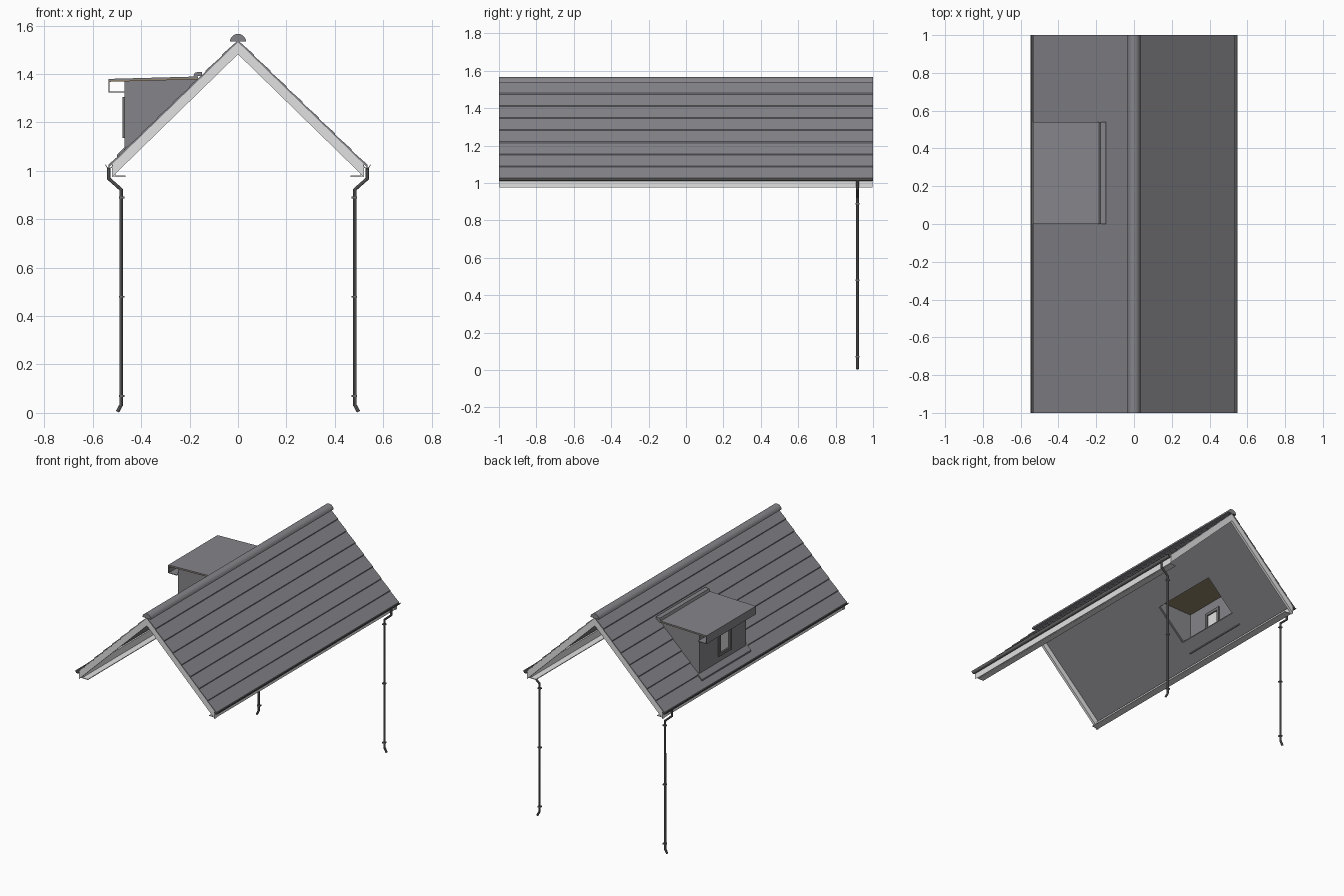
import bpy, bmesh, math

if "Cube" in bpy.data.objects:
    bpy.data.objects.remove(bpy.data.objects["Cube"])


def material(name, r, g, b):
    m = bpy.data.materials.new(name)
    m.use_nodes = True
    m.diffuse_color = (r, g, b, 1)
    m.node_tree.nodes["Principled BSDF"].inputs["Base Color"].default_value = (r, g, b, 1)
    return m


slate = material("slate_grey", 0.235, 0.23, 0.25)
metal = material("gutter_grey", 0.16, 0.16, 0.165)
trim = material("trim_white", 0.75, 0.75, 0.75)
wood = material("ceiling_brown", 0.30, 0.235, 0.15)


def prism(name, profile, spans, mat):
    """Extrude an x-z profile along y over one or more spans."""
    bm = bmesh.new()
    for y0, y1 in spans:
        face = bm.faces.new([bm.verts.new((x, y0, z)) for x, z in profile])
        out = bmesh.ops.extrude_face_region(bm, geom=[face])["geom"]
        moved = [v for v in out if isinstance(v, bmesh.types.BMVert)]
        bmesh.ops.translate(bm, verts=moved, vec=(0, y1 - y0, 0))
    bmesh.ops.recalc_face_normals(bm, faces=bm.faces)
    mesh = bpy.data.meshes.new(name)
    bm.to_mesh(mesh)
    bm.free()
    mesh.materials.append(mat)
    ob = bpy.data.objects.new(name, mesh)
    bpy.context.collection.objects.link(ob)
    return ob


def box(name, x0, x1, y0, y1, z0, z1, mat):
    return prism(name, [(x0, z0), (x1, z0), (x1, z1), (x0, z1)], [(y0, y1)], mat)


def smooth(ob):
    bpy.ops.object.select_all(action="DESELECT")
    ob.select_set(True)
    bpy.context.view_layer.objects.active = ob
    bpy.ops.object.shade_smooth_by_angle(angle=math.radians(40))


def arc(cx, cz, r, a0, a1, n=10):
    return [(cx + r * math.cos(a0 + (a1 - a0) * i / n),
             cz + r * math.sin(a0 + (a1 - a0) * i / n)) for i in range(n + 1)]


def pipe(name, points, radius):
    cu = bpy.data.curves.new(name, "CURVE")
    cu.dimensions = "3D"
    cu.bevel_depth = radius
    cu.bevel_resolution = 2
    cu.use_fill_caps = True
    sp = cu.splines.new("POLY")
    sp.points.add(len(points) - 1)
    for p, co in zip(sp.points, points):
        p.co = (*co, 1)
    cu.materials.append(metal)
    ob = bpy.data.objects.new(name, cu)
    bpy.context.collection.objects.link(ob)
    bpy.ops.object.select_all(action="DESELECT")
    ob.select_set(True)
    bpy.context.view_layer.objects.active = ob
    bpy.ops.object.convert(target="MESH")
    smooth(bpy.context.view_layer.objects.active)


APEX, PITCH, EAVE, ROWS = 1.538, 0.97, 0.535, 8
D0, D1 = 0.015, 0.525          # dormer walls along y


def slope(x, lift=0.0):
    return APEX - PITCH * abs(x) + lift


for s, side in ((1, "left"), (-1, "right")):
    # Lapped slate courses, left open beneath the dormer
    for i in range(ROWS):
        a, b = EAVE * i / ROWS, EAVE * (i + 1) / ROWS
        opening = s < 0 and 3 <= i <= 5
        spans = [(-1, D0), (D1, 1)] if opening else [(-1, 1)]
        prism(f"{side}_slate_course_{i + 1}",
              [(s * a, slope(a, -0.006)), (s * a, slope(a, 0.001)),
               (s * b, slope(b, 0.007)), (s * b, slope(b, -0.006))], spans, slate)

    # Barge boards at both gables
    prism(f"{side}_barge_boards",
          [(0, 1.533), (s * 0.52, 1.029), (s * 0.52, 0.975), (0, 1.482)],
          [(-0.998, -0.98), (0.98, 0.998)], trim)

    # Eave boards
    box(f"{side}_fascia", s * 0.507, s * 0.517, -0.98, 0.98, 0.976, 1.026, trim)
    box(f"{side}_soffit", s * 0.465, s * 0.507, -0.98, 0.98, 0.975, 0.98, trim)

    # Half-round gutter with thin walls
    outer = arc(s * 0.532, 1.026, 0.016, math.pi, 2 * math.pi)
    inner = arc(s * 0.532, 1.026, 0.013, 2 * math.pi, math.pi)
    smooth(prism(f"{side}_gutter", outer + inner, [(-1, 1)], metal))

    # Downpipe with swan neck and shoe
    y = 0.917
    pipe(f"{side}_downpipe",
         [(s * x, y, z) for x, z in ((0.534, 1.014), (0.534, 0.968), (0.482, 0.922),
                                     (0.482, 0.034), (0.498, 0.005))], 0.0075)
    for k, z in enumerate((0.07, 0.48, 0.89)):
        box(f"{side}_pipe_bracket_{k + 1}", s * 0.469, s * 0.491,
            y - 0.010, y + 0.010, z - 0.004, z + 0.004, metal)

# Half-round ridge cap
smooth(prism("ridge_cap", arc(0, 1.532, 0.034, 0.1, math.pi - 0.1), [(-1, 1)], slate))

# Dormer roof: timber deck with slate covering
WALL, LIP, BACK = -0.47, -0.535, -0.165
prism("dormer_ceiling", [(LIP, 1.368), (LIP, 1.374), (BACK, 1.384), (BACK, 1.378)],
      [(0.002, 0.538)], wood)
prism("dormer_roof", [(LIP, 1.374), (LIP, 1.380), (BACK, 1.390), (BACK, 1.384)],
      [(0, 0.54)], slate)
prism("dormer_top_flashing",
      [(-0.185, 1.388), (-0.178, 1.407), (-0.148, 1.409), (-0.148, 1.394)],
      [(0, 0.54)], slate)
box("dormer_fascia", LIP, LIP + 0.005, 0, 0.54, 1.325, 1.374, slate)
box("dormer_soffit", LIP, WALL, 0, 0.54, 1.323, 1.327, slate)

# Dormer cheeks
prism("dormer_cheeks",
      [(WALL, slope(WALL)), (WALL, 1.371), (-0.17, 1.379), (-0.17, slope(-0.17))],
      [(D0, D0 + 0.01), (D1 - 0.01, D1)], slate)

# Dormer front wall around the window opening
W0, W1, Z0, Z1 = 0.18, 0.32, 1.135, 1.305
FRONT = WALL + 0.01
for name, y0, y1, z0, z1 in (("near", D0, W0, 1.08, 1.37), ("far", W1, D1, 1.08, 1.37),
                             ("below", W0, W1, 1.08, Z0), ("above", W0, W1, Z1, 1.37)):
    box(f"dormer_front_wall_{name}", WALL, FRONT, y0, y1, z0, z1, slate)

# Window frame and pane
f = 0.02
for name, y0, y1, z0, z1 in (("side_a", W0, W0 + f, Z0, Z1), ("side_b", W1 - f, W1, Z0, Z1),
                             ("sill", W0 + f, W1 - f, Z0, Z0 + f),
                             ("head", W0 + f, W1 - f, Z1 - f, Z1)):
    box(f"window_frame_{name}", WALL - 0.008, FRONT + 0.006, y0, y1, z0, z1, metal)
box("window_pane", WALL + 0.003, WALL + 0.007, W0 + f, W1 - f, Z0 + f, Z1 - f, trim)

# Flashing strip on the slates below the dormer
prism("dormer_base_flashing",
      [(-0.465, slope(0.465, 0.004)), (-0.465, slope(0.465, 0.014)),
       (-0.50, slope(0.50, 0.014)), (-0.50, slope(0.50, 0.004))], [(0, 0.54)], slate)
